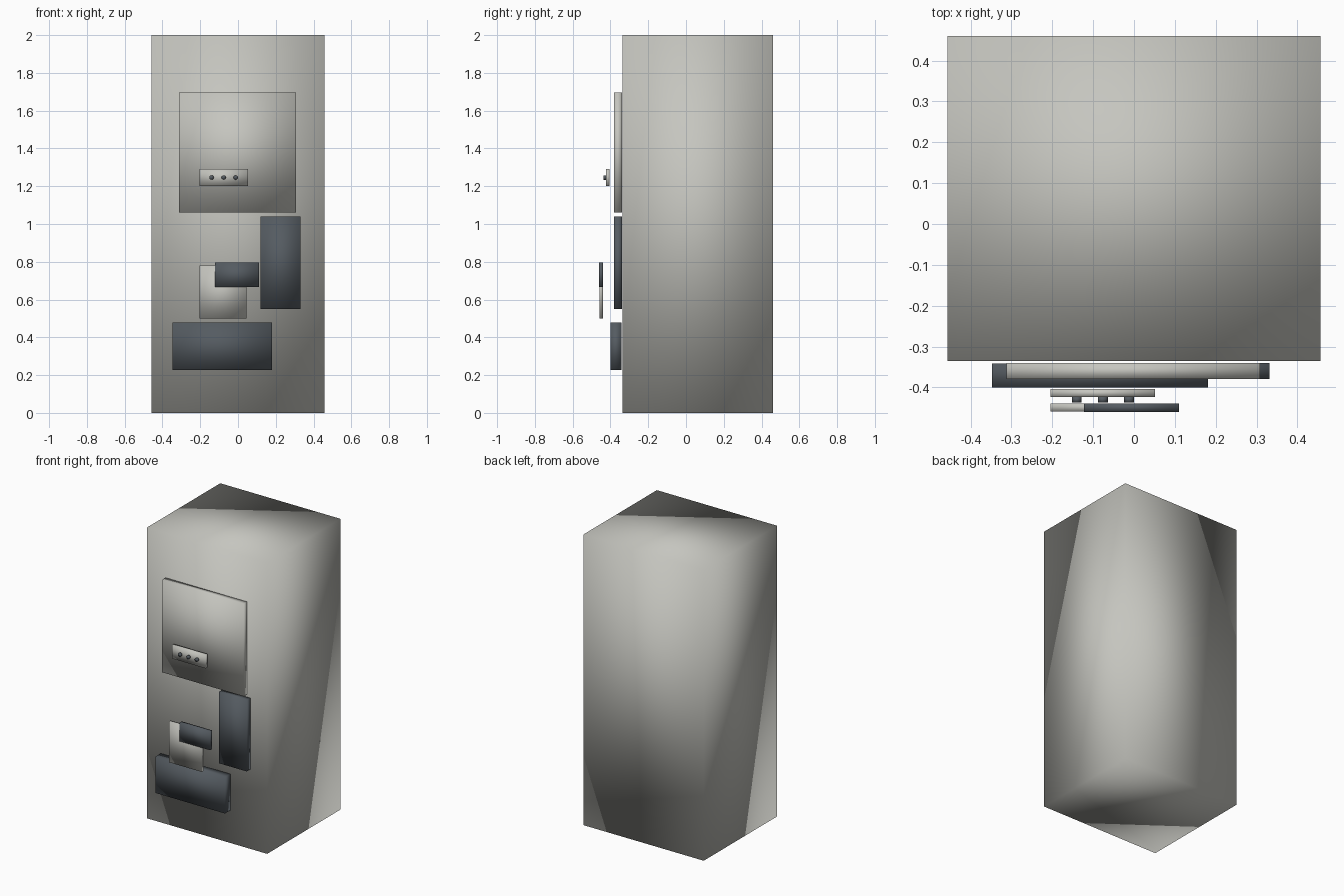
import bpy
import bmesh
from math import pi
from mathutils import Matrix, Vector

cube = bpy.data.objects.get("Cube")
if cube:
    bpy.data.objects.remove(cube, do_unlink=True)


def material(name, rgb):
    mat = bpy.data.materials.new(name)
    mat.use_nodes = True
    color = (*rgb, 1)
    mat.diffuse_color = color
    bsdf = next(n for n in mat.node_tree.nodes if n.type == 'BSDF_PRINCIPLED')
    bsdf.inputs["Base Color"].default_value = color
    return mat


LIGHT = material("light grey", (0.56, 0.56, 0.52))
DARK = material("slate grey", (0.09, 0.105, 0.12))


def finish(name, bm, mat):
    mesh = bpy.data.meshes.new(name)
    bm.to_mesh(mesh)
    bm.free()
    mesh.materials.append(mat)
    mesh.shade_smooth()
    obj = bpy.data.objects.new(name, mesh)
    bpy.context.collection.objects.link(obj)
    return obj


def box(name, x, y, z, mat):
    """Softly shaded box spanning the given ranges."""
    bm = bmesh.new()
    bmesh.ops.create_cube(bm, size=1)
    spans = (x, y, z)
    size = Vector([b - a for a, b in spans])
    centre = Vector([(a + b) / 2 for a, b in spans])
    bmesh.ops.transform(bm, verts=bm.verts,
                        matrix=Matrix.Translation(centre) @ Matrix.Diagonal((*size, 1)))
    return finish(name, bm, mat)


def button(name, x, y, z, radius, depth):
    """Round button facing the front."""
    bm = bmesh.new()
    bmesh.ops.create_cone(bm, cap_ends=True, segments=12, radius1=radius,
                          radius2=radius, depth=depth,
                          matrix=Matrix.Translation((x, y, z)) @ Matrix.Rotation(pi / 2, 4, 'X'))
    return finish(name, bm, DARK)


# Cabinet
box("cabinet", (-0.457, 0.457), (-0.336, 0.46), (0, 2), LIGHT)

# Front panels
box("display_panel", (-0.312, 0.308), (-0.38, -0.34), (1.06, 1.695), LIGHT)
box("side_panel", (0.12, 0.332), (-0.38, -0.34), (0.55, 1.04), DARK)
box("dispensing_tray", (-0.348, 0.181), (-0.4, -0.342), (0.228, 0.478), DARK)

# Paper slip and its slot cover
box("paper_slip", (-0.205, 0.045), (-0.459, -0.44), (0.5, 0.78), LIGHT)
box("slot_cover", (-0.122, 0.11), (-0.46, -0.439), (0.667, 0.796), DARK)

# Button strip
box("button_strip", (-0.205, 0.052), (-0.424, -0.404), (1.2, 1.292), LIGHT)
for i in range(3):
    button(f"button_{i + 1}", -0.14 + i * 0.064, -0.43, 1.246, 0.012, 0.014)
